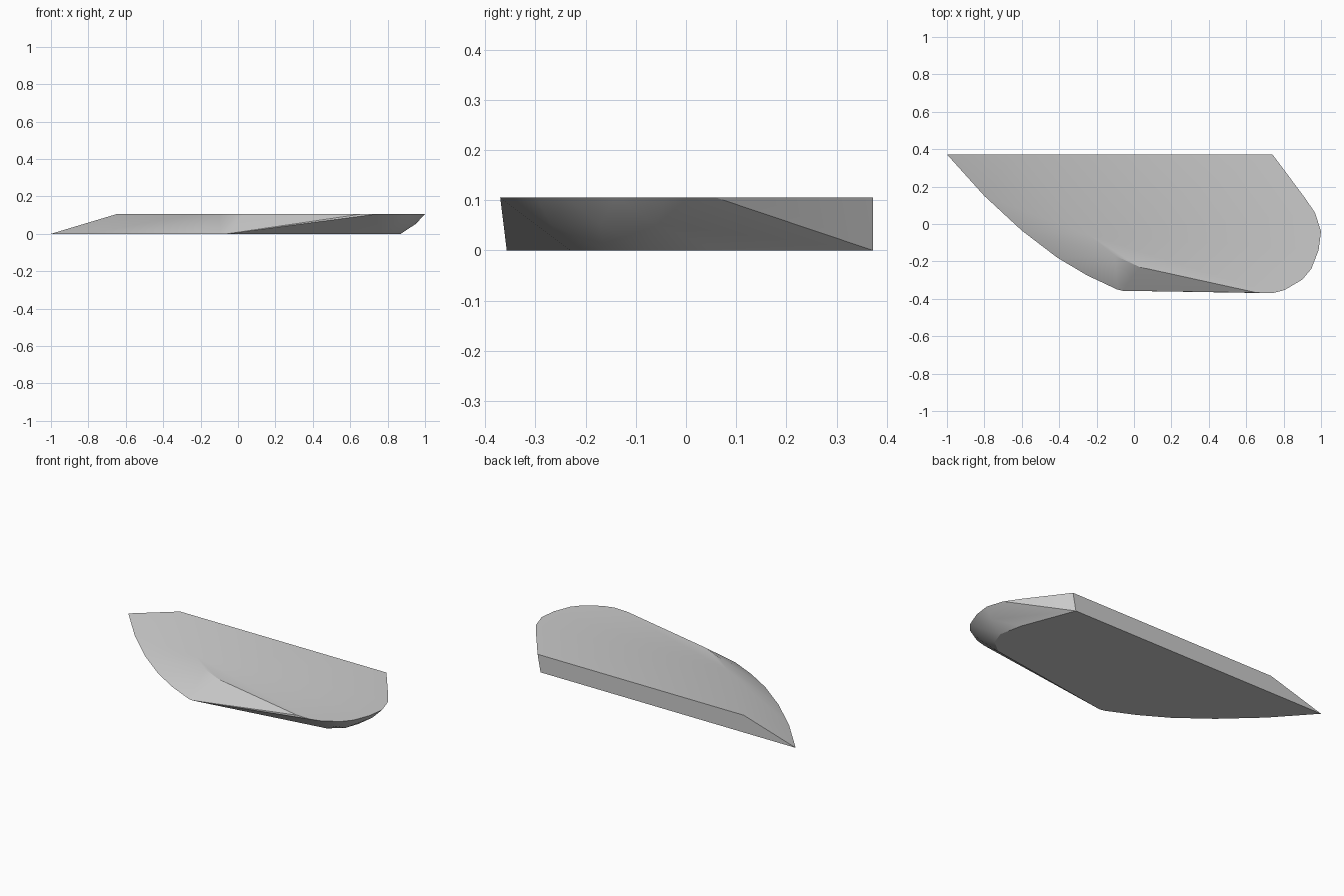
import bpy
import bmesh
import math

cube = bpy.data.objects.get("Cube")
if cube:
    bpy.data.objects.remove(cube, do_unlink=True)

HEIGHT = 0.105

# One flat grey for the whole blade
grey = bpy.data.materials.new("light_grey")
grey.use_nodes = True
colour = (0.6, 0.6, 0.6, 1)
grey.diffuse_color = colour
grey.node_tree.nodes["Principled BSDF"].inputs["Base Color"].default_value = colour

# Flat top: straight back, sloped left side, rounded right nose
top_outline = [
    (-0.65, 0.372), (-0.6, 0.325), (-0.42, 0.13), (-0.24, -0.06), (-0.1, -0.17),
    (0.03, -0.23), (0.655, -0.367), (0.74, -0.37), (0.805, -0.353),
    (0.9, -0.297), (0.948, -0.24), (0.987, -0.14), (1, -0.04),
    (0.968, 0.06), (0.91, 0.145), (0.74, 0.372),
]
# Flat base: reaches further out at the pointed end, tucked in under the nose
base_outline = [
    (-1, 0.372), (-0.8, 0.15), (-0.6, -0.035), (-0.41, -0.18), (-0.25, -0.275),
    (-0.09, -0.35), (-0.06, -0.357), (0.76, -0.23), (0.84, -0.165),
    (0.87, -0.08), (0.84, 0.06), (0.72, 0.372),
]
# Slight bulge halfway up the nose
bulge = [(0.95, -0.06), (0.925, -0.17), (0.85, -0.27)]

# Blade body: convex skin between the two outlines
bm = bmesh.new()
for outline, z in ((base_outline, 0), (bulge, HEIGHT / 2), (top_outline, HEIGHT)):
    for x, y in outline:
        bm.verts.new((x, y, z))
bmesh.ops.convex_hull(bm, input=bm.verts[:])
bmesh.ops.dissolve_limit(bm, angle_limit=math.radians(0.5),
                         verts=bm.verts[:], edges=bm.edges[:])
bmesh.ops.recalc_face_normals(bm, faces=bm.faces[:])

mesh = bpy.data.meshes.new("wedge_blade")
bm.to_mesh(mesh)
bm.free()
mesh.materials.append(grey)
blade = bpy.data.objects.new("wedge_blade", mesh)
bpy.context.collection.objects.link(blade)

# Smooth the curved sides, keep the rims crisp
bpy.ops.object.select_all(action="DESELECT")
blade.select_set(True)
bpy.context.view_layer.objects.active = blade
bpy.ops.object.shade_smooth_by_angle(angle=math.radians(30))

# Keep the top, base and back rims sharp where the slopes meet them
for edge in mesh.edges:
    heights = [mesh.vertices[i].co.z for i in edge.vertices]
    if max(heights) < 0.001 or (min(heights) > HEIGHT - 0.001 and
                                mesh.vertices[edge.vertices[0]].co.x > 0):
        edge.use_edge_sharp = True
